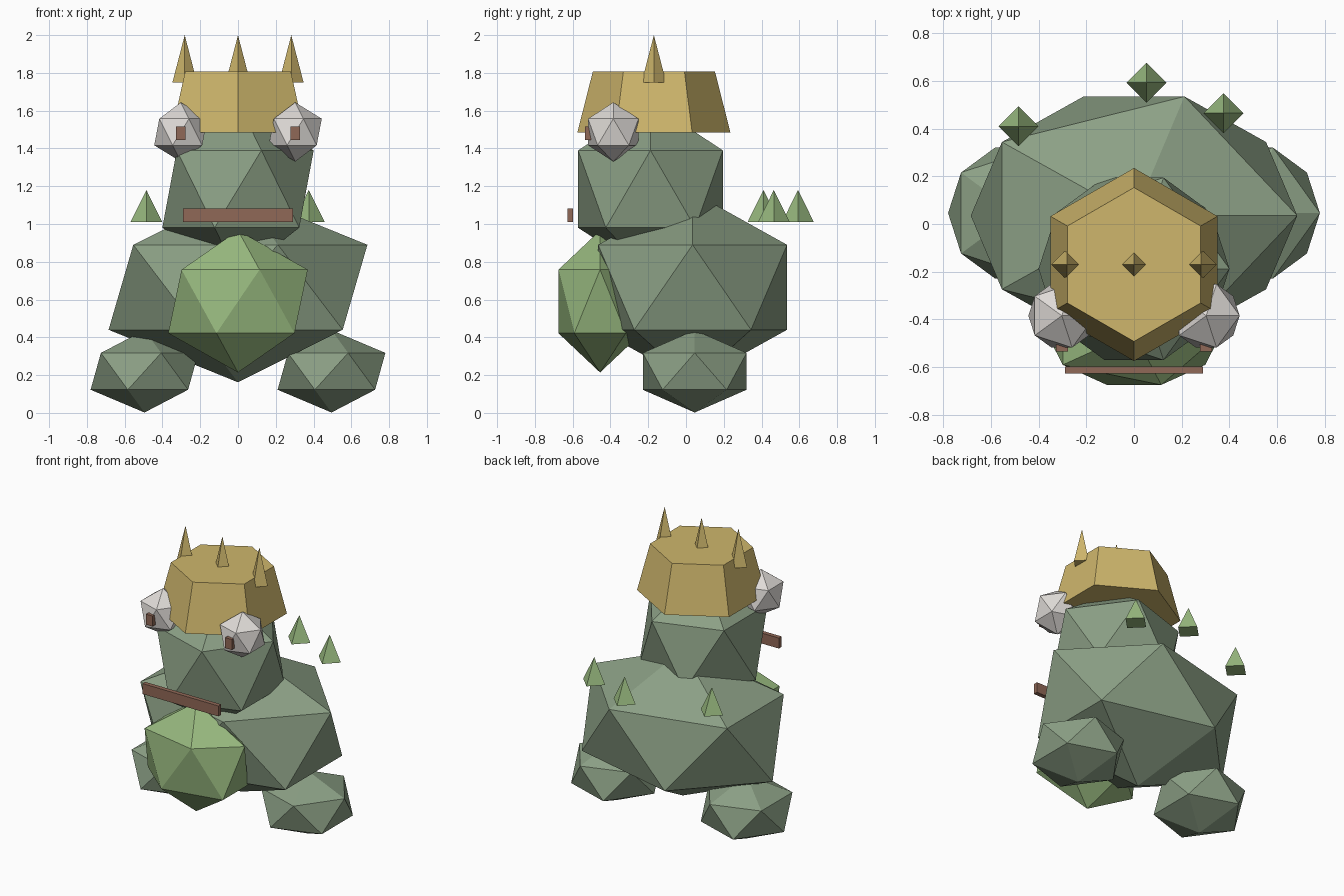
import bpy
from math import pi

cube = bpy.data.objects.get("Cube")
if cube:
    bpy.data.objects.remove(cube, do_unlink=True)


def material(name, r, g, b):
    m = bpy.data.materials.new(name)
    m.use_nodes = True
    m.diffuse_color = (r, g, b, 1)
    m.node_tree.nodes["Principled BSDF"].inputs["Base Color"].default_value = (r, g, b, 1)
    return m


skin = material("mossy_green", 0.26, 0.35, 0.235)
belly_green = material("light_green", 0.31, 0.48, 0.21)
gold = material("gold", 0.62, 0.47, 0.15)
eye_white = material("eye_white", 0.74, 0.71, 0.68)
brown = material("reddish_brown", 0.28, 0.14, 0.095)


def finish(name, mat, scale=(1, 1, 1)):
    ob = bpy.context.object
    ob.name = name
    ob.scale = scale
    ob.data.materials.append(mat)
    bpy.ops.object.transform_apply(location=False, rotation=True, scale=True)
    return ob


def blob(name, loc, radii, mat):
    bpy.ops.mesh.primitive_ico_sphere_add(subdivisions=1, radius=1, location=loc)
    return finish(name, mat, radii)


def box(name, loc, size, mat):
    bpy.ops.mesh.primitive_cube_add(size=1, location=loc)
    return finish(name, mat, size)


def cone(name, x, y, bottom, top, r1, r2, sides, mat):
    bpy.ops.mesh.primitive_cone_add(vertices=sides, radius1=r1, radius2=r2, depth=top - bottom,
                                    location=(x, y, (bottom + top) / 2))
    return finish(name, mat)


# Body, belly and head
blob("body", (0, 0.035, 0.665), (0.766, 0.588, 0.503), skin)
blob("belly", (0, -0.455, 0.59), (0.413, 0.259, 0.376), belly_green)
blob("head", (0, -0.188, 1.185), (0.448, 0.45, 0.458), skin)

# Feet, eyes and pupils on both sides
for side, sx in (("left", 1), ("right", -1)):
    blob(side + "_foot", (sx * 0.495, 0.046, 0.22), (0.319, 0.323, 0.218), skin)
    blob(side + "_eye", (sx * 0.303, -0.385, 1.487), (0.157, 0.157, 0.157), eye_white)
    box(side + "_pupil", (sx * 0.302, -0.518, 1.48), (0.05, 0.034, 0.072), brown)

# Mouth bar
box("mouth", (0, -0.613, 1.047), (0.58, 0.03, 0.072), brown)

# Six-sided crown with three points
cone("crown", 0, -0.17, 1.485, 1.808, 0.405, 0.323, 6, gold)
for name, x in (("left", 0.282), ("middle", 0), ("right", -0.282)):
    cone(name + "_crown_point", x, -0.17, 1.75, 2, 0.065, 0, 4, gold)

# Small spikes over the back
for i, (x, y) in enumerate(((0.053, 0.593), (0.375, 0.465), (-0.485, 0.41))):
    cone("back_spike_%d" % (i + 1), x, y, 1.01, 1.18, 0.084, 0, 4, belly_green)
